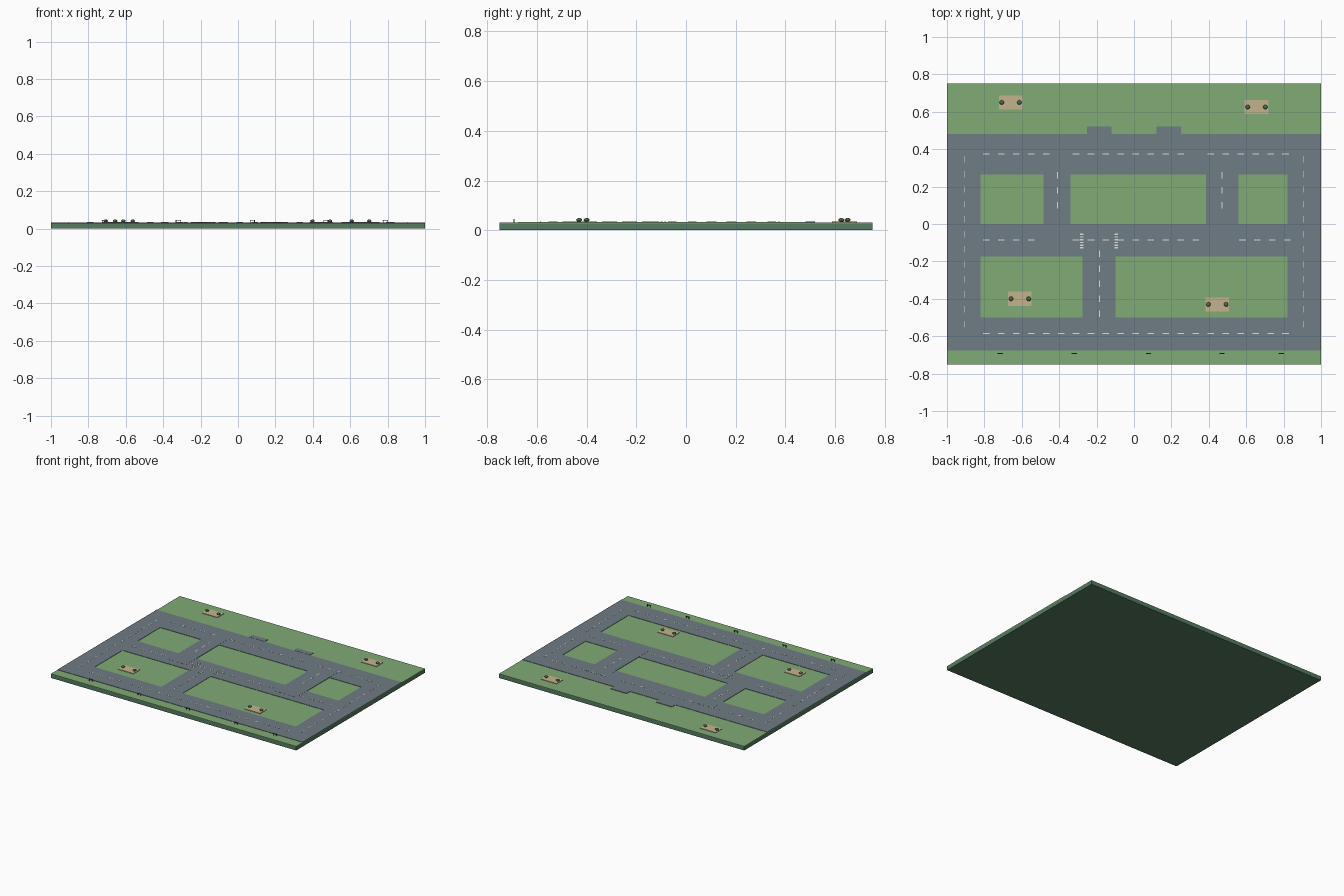
import bpy, bmesh
from mathutils import Matrix, Vector

if "Cube" in bpy.data.objects:
    bpy.data.objects.remove(bpy.data.objects["Cube"])


def material(name, rgb):
    m = bpy.data.materials.new(name)
    m.diffuse_color = (*rgb, 1)
    m.use_nodes = True
    m.node_tree.nodes["Principled BSDF"].inputs["Base Color"].default_value = m.diffuse_color
    return m


BASE = material("dark_green", (0.09, 0.20, 0.12))
GRASS = material("grass_green", (0.22, 0.41, 0.18))
ROAD = material("asphalt", (0.16, 0.20, 0.235))
LINE = material("line_white", (0.75, 0.75, 0.68))
SAND = material("sand", (0.55, 0.45, 0.27))
LEAF = material("leaf_green", (0.06, 0.15, 0.07))
WOOD = material("dark_wood", (0.12, 0.10, 0.06))


def finish(name, bm, mat):
    me = bpy.data.meshes.new(name)
    bm.to_mesh(me)
    bm.free()
    ob = bpy.data.objects.new(name, me)
    me.materials.append(mat)
    bpy.context.collection.objects.link(ob)
    return ob


def boxes(name, rects, z0, z1, mat):
    """One object made of boxes, each rect = (x0, x1, y0, y1)."""
    bm = bmesh.new()
    for x0, x1, y0, y1 in rects:
        m = Matrix.Translation(((x0 + x1) / 2, (y0 + y1) / 2, (z0 + z1) / 2))
        m = m @ Matrix.Diagonal((x1 - x0, y1 - y0, z1 - z0, 1))
        bmesh.ops.create_cube(bm, size=1, matrix=m)
    return finish(name, bm, mat)


def around(x, y, w, h):
    return (x - w / 2, x + w / 2, y - h / 2, y + h / 2)


# Ground slab and lawn
boxes("base_slab", [(-1, 1, -0.75, 0.75)], 0, 0.027, BASE)
boxes("lawn", [(-1, 1, -0.75, 0.75)], 0.027, 0.031, GRASS)

# Main street loop, cross streets and driveways
boxes("main_roads", [
    (-1, 1, 0.265, 0.48), (-1, 1, -0.675, -0.5),
    (-1, -0.82, -0.5, 0.265), (0.82, 1, -0.5, 0.265),
    (-0.82, 0.82, -0.175, 0)], 0.030, 0.0335, ROAD)
boxes("upper_connectors", [(-0.485, -0.34, -0.12, 0.38),
                           (0.385, 0.56, -0.12, 0.38)], 0.030, 0.034, ROAD)
boxes("lower_connector", [(-0.275, -0.1, -0.5, -0.175)], 0.030, 0.0333, ROAD)
boxes("driveways", [(-0.25, -0.12, 0.48, 0.52), (0.12, 0.25, 0.48, 0.52)],
      0.030, 0.0345, ROAD)

# Dashed centre lines
STEP, LONG, THIN = 0.08, 0.035, 0.005
dashes = []


def dash_row(y, x0, x1):
    while x0 <= x1:
        dashes.append(around(x0, y, LONG, THIN))
        x0 += STEP


def dash_column(x, y0, y1):
    while y0 <= y1:
        dashes.append(around(x, y0, THIN, LONG))
        y0 += STEP


for a, b in ((-0.79, -0.46), (-0.31, 0.33), (0.41, 0.82)):
    dash_row(0.375, a, b)
dash_row(-0.585, -0.79, 0.82)
for a, b in ((-0.79, -0.49), (-0.31, 0.37), (0.58, 0.82)):
    dash_row(-0.085, a, b)
for x in (-0.905, 0.905):
    dash_column(x, -0.535, 0.36)
dash_column(-0.185, -0.48, -0.13)
dash_column(-0.41, 0.10, 0.32)
dash_column(0.47, 0.10, 0.32)
boxes("lane_dashes", dashes, 0.033, 0.0345, LINE)

# Crosswalk stripes
boxes("crosswalks", [around(x, -0.055 - 0.0145 * i, 0.018, 0.007)
                     for x in (-0.28, -0.095) for i in range(6)],
      0.033, 0.035, LINE)

# Sandy plots, each with two round shrubs
plots = [(-0.66, 0.65), (0.655, 0.625), (-0.61, -0.40), (0.445, -0.43)]
boxes("sand_plots", [around(x, y, 0.126, 0.076) for x, y in plots],
      0.030, 0.035, SAND)
bm = bmesh.new()
for x, y in plots:
    for s in (-1, 1):
        m = (Matrix.Translation((x + s * 0.047, y, 0.0415))
             @ Matrix.Diagonal((0.012, 0.012, 0.0075, 1)))
        bmesh.ops.create_uvsphere(bm, u_segments=12, v_segments=8,
                                  radius=1, matrix=m)
finish("shrubs", bm, LEAF)

# Small roadside benches along the front verge
bench_x = (-0.715, -0.32, 0.077, 0.47, 0.787)
boxes("bench_posts", [around(x + s, -0.692, 0.004, 0.005)
                      for x in bench_x for s in (-0.011, 0.011)],
      0.030, 0.044, WOOD)
boxes("bench_rails", [around(x, -0.692, 0.028, 0.005) for x in bench_x],
      0.043, 0.046, WOOD)
